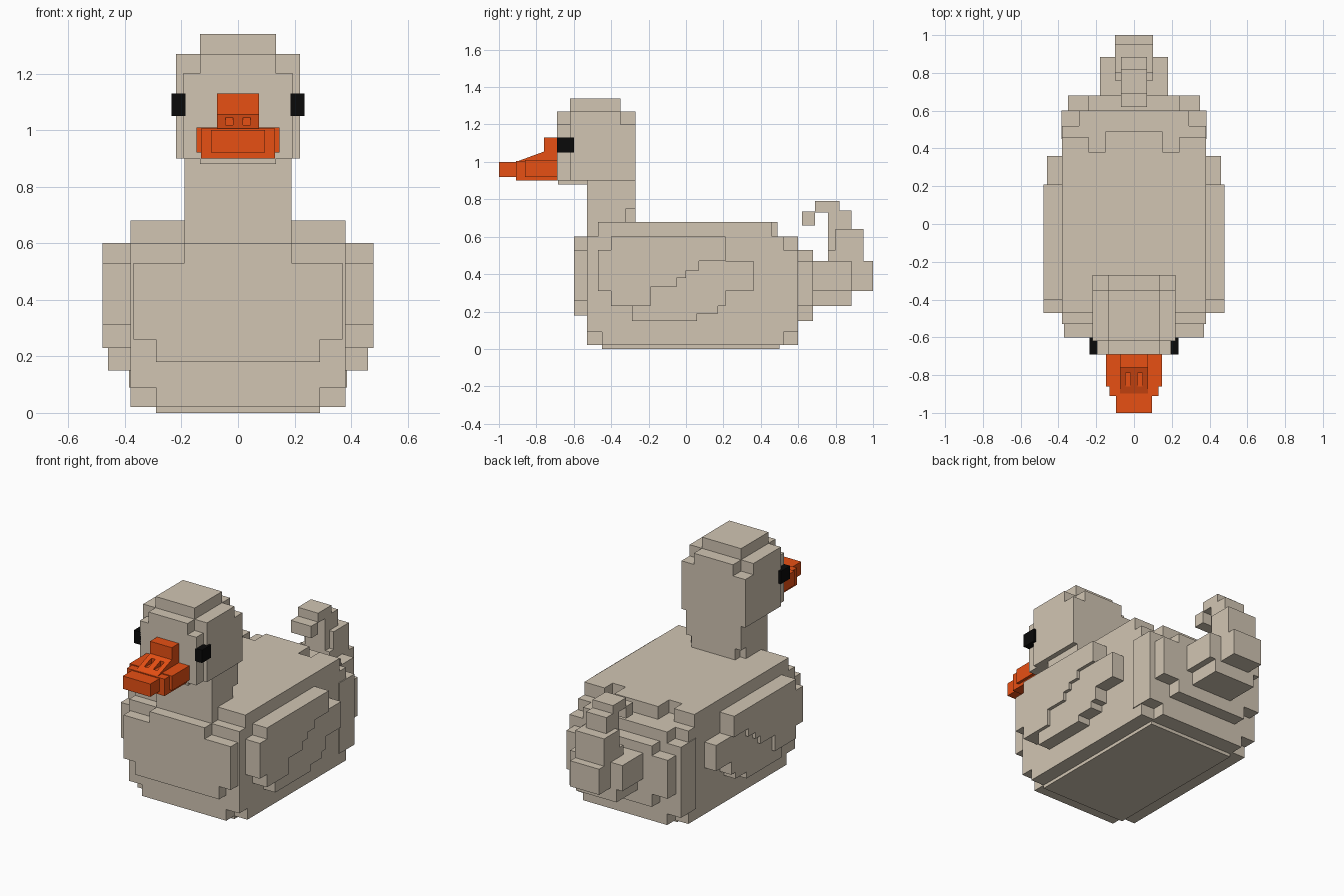
import bpy, bmesh


def material(name, rgb):
    m = bpy.data.materials.new(name)
    m.diffuse_color = (*rgb, 1)
    return m


CREAM = material("cream", (0.64, 0.56, 0.45))
ORANGE = material("orange", (0.80, 0.08, 0.007))
BLACK = material("black", (0.003, 0.003, 0.003))


def finish(name, bm, mat):
    bmesh.ops.recalc_face_normals(bm, faces=bm.faces)
    me = bpy.data.meshes.new(name)
    bm.to_mesh(me)
    bm.free()
    me.materials.append(mat)
    ob = bpy.data.objects.new(name, me)
    bpy.context.collection.objects.link(ob)
    return ob


def add_prism(bm, profile, x0, x1):
    """Extrude a (y, z) profile from x0 to x1."""
    face = bm.faces.new([bm.verts.new((x0, y, z)) for y, z in profile])
    new = bmesh.ops.extrude_face_region(bm, geom=[face], use_keep_orig=True)
    verts = [g for g in new["geom"] if isinstance(g, bmesh.types.BMVert)]
    bmesh.ops.translate(bm, verts=verts, vec=(x1 - x0, 0, 0))


def prism(name, profile, x0, x1, mat):
    bm = bmesh.new()
    add_prism(bm, profile, x0, x1)
    return finish(name, bm, mat)


def blocks(name, mat, rows):
    """Centred blocks, each row: half width, y0, y1, z0, z1."""
    bm = bmesh.new()
    for w, y0, y1, z0, z1 in rows:
        add_prism(bm, [(y0, z0), (y1, z0), (y1, z1), (y0, z1)], -w, w)
    return finish(name, bm, mat)


# Body with cut lower corners and stepped back
blocks("body", CREAM, [
    (0.29, -0.45, 0.50, 0.00, 0.05),
    (0.38, -0.45, 0.52, 0.02, 0.12),
    (0.29, -0.53, 0.60, 0.02, 0.12),
    (0.38, -0.53, 0.52, 0.09, 0.60),
    (0.385, 0.45, 0.60, 0.09, 0.53),
    (0.29, 0.45, 0.60, 0.50, 0.60),
    (0.38, -0.47, 0.38, 0.58, 0.68),
    (0.15, 0.30, 0.49, 0.58, 0.68),
])
for s, side in ((-1, "left"), (1, "right")):
    prism("shoulder_bump_" + side, [(0.3, 0.58), (0.46, 0.58), (0.46, 0.68), (0.3, 0.68)],
          s * 0.24, s * 0.38, CREAM)

# Chest plate
blocks("chest", CREAM, [
    (0.37, -0.60, -0.50, 0.26, 0.53),
    (0.29, -0.60, -0.50, 0.18, 0.30),
    (0.19, -0.60, -0.50, 0.50, 0.60),
])

# Rump steps leading to the tail
blocks("rump", CREAM, [
    (0.35, 0.55, 0.68, 0.23, 0.47),
    (0.24, 0.55, 0.68, 0.15, 0.53),
    (0.18, 0.60, 0.885, 0.31, 0.47),
    (0.14, 0.60, 0.885, 0.23, 0.40),
])

# Curled tail
blocks("tail", CREAM, [
    (0.10, 0.76, 1.00, 0.31, 0.47),
    (0.10, 0.76, 0.95, 0.44, 0.53),
    (0.10, 0.80, 0.95, 0.50, 0.64),
    (0.07, 0.76, 0.885, 0.45, 0.74),
    (0.07, 0.69, 0.82, 0.73, 0.79),
    (0.07, 0.62, 0.69, 0.66, 0.735),
])

# Wings: lower feather layer and raised upper layer on each side
LOWER = [(-0.40, 0.23), (-0.29, 0.23), (-0.29, 0.15), (0.06, 0.15), (0.06, 0.19),
         (0.17, 0.19), (0.17, 0.23), (0.21, 0.23), (0.21, 0.31), (0.36, 0.31),
         (0.36, 0.47), (0.21, 0.47), (0.21, 0.58), (-0.40, 0.58)]
UPPER = [(-0.40, 0.23), (-0.19, 0.23), (-0.19, 0.33), (-0.05, 0.33), (-0.05, 0.38),
         (0.0, 0.38), (0.0, 0.42), (0.07, 0.42), (0.07, 0.47), (0.21, 0.47),
         (0.21, 0.60), (-0.40, 0.60), (-0.40, 0.53), (-0.47, 0.53),
         (-0.47, 0.31), (-0.40, 0.31)]
EYE = [(-0.69, 1.05), (-0.60, 1.05), (-0.60, 1.13), (-0.69, 1.13)]
for s, side in ((-1, "left"), (1, "right")):
    prism("wing_lower_" + side, LOWER, s * 0.37, s * 0.46, CREAM)
    prism("wing_upper_" + side, UPPER, s * 0.37, s * 0.48, CREAM)
    prism("eye_" + side, EYE, s * 0.185, s * 0.235, BLACK)

# Neck
blocks("neck", CREAM, [
    (0.19, -0.53, -0.32, 0.60, 0.95),
    (0.15, -0.40, -0.27, 0.60, 0.95),
    (0.19, -0.40, -0.27, 0.75, 0.95),
])

# Head with cap and notched corners
blocks("head", CREAM, [
    (0.22, -0.62, -0.27, 0.90, 1.20),
    (0.22, -0.62, -0.35, 1.15, 1.27),
    (0.135, -0.69, -0.27, 1.15, 1.27),
    (0.195, -0.69, -0.60, 0.90, 1.20),
    (0.135, -0.685, -0.50, 0.88, 0.95),
    (0.135, -0.62, -0.35, 1.25, 1.34),
])

# Beak: stepped bill, ridge with slope, thin lower bill
blocks("bill", ORANGE, [
    (0.147, -0.86, -0.68, 0.92, 1.01),
    (0.13, -0.91, -0.80, 0.92, 1.005),
    (0.095, -1.00, -0.85, 0.92, 1.00),
])
blocks("lower_bill", ORANGE, [(0.13, -0.91, -0.68, 0.90, 0.93)])
ridge = prism("bill_ridge", [(-0.68, 0.99), (-0.68, 1.13), (-0.76, 1.13), (-0.76, 1.055),
                             (-0.91, 1.0), (-0.91, 0.99)], -0.075, 0.075, ORANGE)

# Nostrils cut into the ridge slope
bm = bmesh.new()
for s in (-1, 1):
    add_prism(bm, [(-0.86, 1.012), (-0.79, 1.012), (-0.79, 1.10), (-0.86, 1.10)],
              s * 0.018, s * 0.045)
cutter = finish("nostril_cutter", bm, ORANGE)
cutter.hide_render = True
cutter.hide_viewport = True
cut = ridge.modifiers.new("nostrils", "BOOLEAN")
cut.operation = "DIFFERENCE"
cut.solver = "EXACT"
cut.object = cutter
